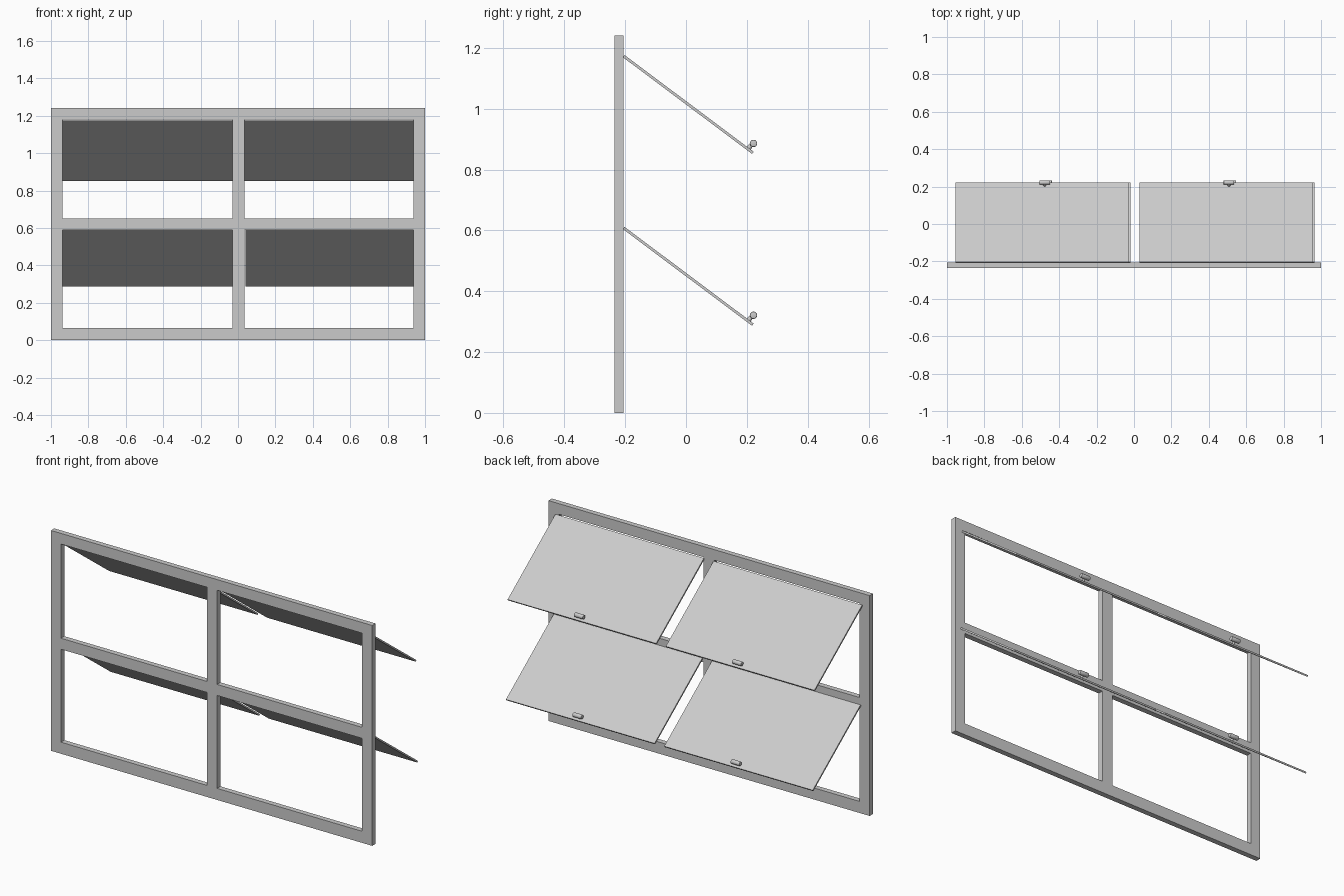
import bpy, bmesh, math
from mathutils import Matrix, Vector

if "Cube" in bpy.data.objects:
    bpy.data.objects.remove(bpy.data.objects["Cube"])


def make_object(name, bm):
    bmesh.ops.recalc_face_normals(bm, faces=bm.faces)
    mesh = bpy.data.meshes.new(name)
    bm.to_mesh(mesh)
    bm.free()
    ob = bpy.data.objects.new(name, mesh)
    bpy.context.collection.objects.link(ob)
    return ob


# Window frame: grid of cells with four openings left out, extruded in depth
xs = [-1, -0.938, -0.03, 0.035, 0.937, 1]
zs = [0, 0.065, 0.588, 0.65, 1.18, 1.24]
bm = bmesh.new()
grid = [[bm.verts.new((x, -0.235, z)) for z in zs] for x in xs]
for i in range(5):
    for j in range(5):
        if not (i in (1, 3) and j in (1, 3)):
            bm.faces.new((grid[i][j], grid[i + 1][j],
                          grid[i + 1][j + 1], grid[i][j + 1]))
ext = bmesh.ops.extrude_face_region(bm, geom=bm.faces[:], use_keep_orig=True)
bmesh.ops.translate(bm, vec=(0, 0.03, 0),
                    verts=[e for e in ext["geom"] if isinstance(e, bmesh.types.BMVert)])
bmesh.ops.dissolve_limit(bm, angle_limit=0.01, verts=bm.verts[:], edges=bm.edges[:])
make_object("window_frame", bm)

# Slope shared by all sashes
tilt = math.atan2(0.318, 0.425)
length = math.hypot(0.318, 0.425)
width, thick = 0.925, 0.009


def sash(name, x_mid, hinge_z):
    # Local space: x across, y down the slope, z outward from the panel
    place = (Matrix.Translation((x_mid, -0.205, hinge_z))
             @ Matrix.Rotation(-tilt, 4, 'X'))

    # Flap panel
    bm = bmesh.new()
    bmesh.ops.create_cube(bm, size=1, matrix=Matrix.Translation((0, length / 2, 0))
                          @ Matrix.Diagonal((width, length, thick, 1)))
    make_object(name + "_panel", bm).matrix_world = place

    # Handle: short stem and a rounded grip bar along x
    bm = bmesh.new()
    bmesh.ops.create_cone(bm, cap_ends=True, segments=16, radius1=0.008, radius2=0.006,
                          depth=0.024, matrix=Matrix.Translation((0.015, length - 0.02, 0.015)))
    make_object(name + "_handle_stem", bm).matrix_world = place

    bm = bmesh.new()
    bmesh.ops.create_cone(bm, cap_ends=True, segments=24, radius1=0.012, radius2=0.012,
                          depth=0.056, matrix=Matrix.Translation((0.015, length - 0.017, 0.026))
                          @ Matrix.Rotation(math.pi / 2, 4, 'Y'))
    rims = [e for e in bm.edges if any(len(f.verts) > 4 for f in e.link_faces)]
    bmesh.ops.bevel(bm, geom=rims, offset=0.003, segments=2, affect='EDGES', profile=0.5)
    grip = make_object(name + "_handle_grip", bm)
    grip.matrix_world = place
    bpy.context.view_layer.objects.active = grip
    grip.select_set(True)
    bpy.ops.object.shade_smooth_by_angle(angle=math.radians(35))
    grip.select_set(False)


# Four top-hung sashes
for row, hinge_z, shift in (("upper", 1.173, 0.0), ("lower", 0.608, 0.01)):
    for side, x_mid in (("left", -0.4925), ("right", 0.4925)):
        sash(f"{row}_{side}", x_mid + shift, hinge_z)
